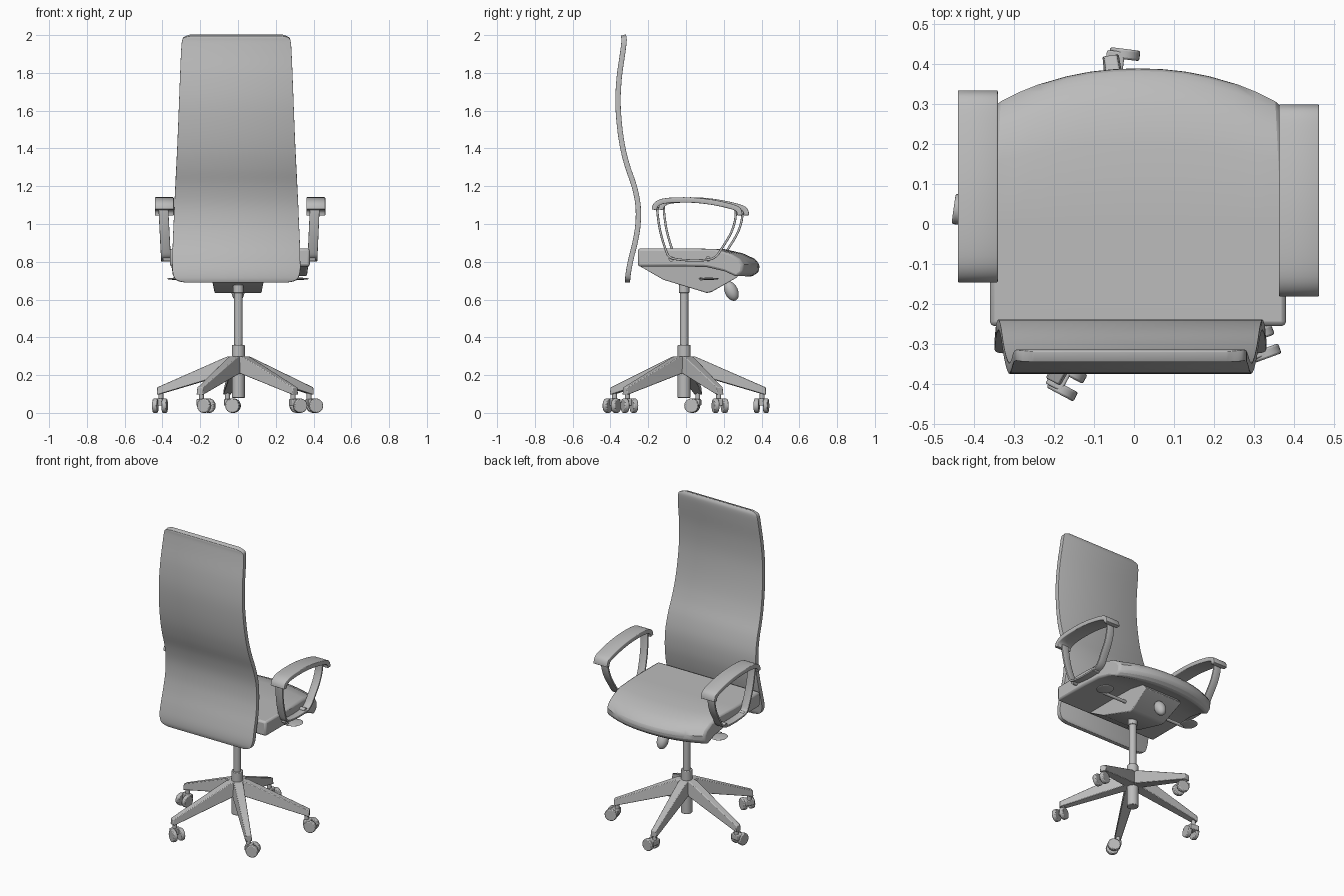
import bpy, bmesh, math
from mathutils import Vector, Matrix

cube = bpy.data.objects.get("Cube")
if cube:
    bpy.data.objects.remove(cube, do_unlink=True)

grey = bpy.data.materials.new("plain grey")
grey.use_nodes = True
grey.diffuse_color = (0.5, 0.5, 0.5, 1)
grey.node_tree.nodes["Principled BSDF"].inputs["Base Color"].default_value = (0.5, 0.5, 0.5, 1)


def finish(name, bm, bevel=0.0, thick=0.0):
    """Turn a bmesh into a smooth-shaded object with optional thickness and bevel."""
    bmesh.ops.recalc_face_normals(bm, faces=bm.faces)
    mesh = bpy.data.meshes.new(name)
    bm.to_mesh(mesh)
    bm.free()
    mesh.materials.append(grey)
    ob = bpy.data.objects.new(name, mesh)
    bpy.context.collection.objects.link(ob)
    if thick:
        mod = ob.modifiers.new("thickness", 'SOLIDIFY')
        mod.thickness, mod.offset = thick, 0
    if bevel:
        mod = ob.modifiers.new("bevel", 'BEVEL')
        mod.width, mod.segments = bevel, 2
        mod.limit_method, mod.angle_limit = 'ANGLE', math.radians(40)
    bpy.ops.object.select_all(action='DESELECT')
    ob.select_set(True)
    bpy.context.view_layer.objects.active = ob
    bpy.ops.object.shade_smooth_by_angle(angle=math.radians(35))
    return ob


def spline(rows, steps=4):
    """Smooth curve through rows of (x, y, z, half width)."""
    rows = [Vector(r) for r in rows]
    out = []
    for i in range(len(rows) - 1):
        a, b, c, d = rows[max(i - 1, 0)], rows[i], rows[i + 1], rows[min(i + 2, len(rows) - 1)]
        for s in range(steps):
            t = s / steps
            out.append(0.5 * (2 * b + (c - a) * t + (2 * a - 5 * b + 4 * c - d) * t * t
                              + (3 * b - a - 3 * c + d) * t ** 3))
    return out + [rows[-1]]


def ribbon(name, rows, thick, bevel):
    """Band running along the rows, its width lying along x."""
    bm = bmesh.new()
    last = None
    for x, y, z, half in spline(rows):
        pair = [bm.verts.new((x - half, y, z)), bm.verts.new((x + half, y, z))]
        if last:
            bm.faces.new((last[0], last[1], pair[1], pair[0]))
        last = pair
    return finish(name, bm, bevel, thick)


def loft(name, sections, bevel=0.0):
    """Skin closed sections that all have the same number of points."""
    bm = bmesh.new()
    rings = [[bm.verts.new(p) for p in s] for s in sections]
    n = len(rings[0])
    for a, b in zip(rings, rings[1:]):
        for i in range(n):
            bm.faces.new((a[i], a[(i + 1) % n], b[(i + 1) % n], b[i]))
    bm.faces.new(rings[0])
    bm.faces.new(rings[-1][::-1])
    return finish(name, bm, bevel)


def rod(name, start, end, radius, bevel=0.0, sides=24):
    """Cylinder between two points."""
    start, end = Vector(start), Vector(end)
    axis = end - start
    bm = bmesh.new()
    bmesh.ops.create_cone(bm, cap_ends=True, segments=sides, radius1=radius,
                          radius2=radius, depth=axis.length)
    turn = axis.to_track_quat('Z', 'Y').to_matrix().to_4x4()
    bm.transform(Matrix.Translation((start + end) / 2) @ turn)
    return finish(name, bm, bevel)


def ellipsoid(name, centre, size, tilt=0.0):
    bm = bmesh.new()
    bmesh.ops.create_uvsphere(bm, u_segments=20, v_segments=12, radius=1)
    bm.transform(Matrix.Translation(centre) @ Matrix.Rotation(tilt, 4, 'X')
                 @ Matrix.Diagonal((*size, 1)))
    return finish(name, bm)


# Backrest: tall S-curved panel with rounded corners
back = [(-0.31, 0.69, 0.27), (-0.309, 0.705, 0.32), (-0.304, 0.75, 0.338), (-0.29, 0.82, 0.338),
        (-0.268, 0.91, 0.336), (-0.254, 1.0, 0.332), (-0.254, 1.1, 0.328), (-0.274, 1.2, 0.323),
        (-0.308, 1.3, 0.318), (-0.334, 1.4, 0.313), (-0.352, 1.52, 0.308), (-0.36, 1.65, 0.303),
        (-0.353, 1.78, 0.298), (-0.336, 1.9, 0.293), (-0.328, 1.965, 0.288),
        (-0.329, 1.988, 0.277), (-0.332, 2.0, 0.24)]
ribbon("backrest", [(-0.009, y, z, h) for y, z, h in back], 0.028, 0.01)

# Seat cushion: side profile lofted across x, front edge bowed
profile = [(-0.255, 0.87), (0, 0.87), (0.2, 0.868), (0.3, 0.845), (0.365, 0.815), (0.39, 0.785),
           (0.385, 0.745), (0.345, 0.72), (0.26, 0.75), (0.14, 0.772), (0, 0.775), (-0.255, 0.775)]
sections = []
for i in range(-6, 7):
    u = i / 6
    front = 1 - 0.23 * abs(u) ** 2.2
    sections.append([(0.01 + u * (0.37 - 0.04 * max(y, 0)), y * front if y > 0 else y, z)
                     for y, z in profile])
loft("seat", sections, 0.012)

# Tilt mechanism under the seat, narrowing towards the bottom
box = [(-0.25, 0.78), (-0.12, 0.705), (0.11, 0.635), (0.135, 0.64), (0.275, 0.72), (0.22, 0.78)]
loft("tilt_mechanism", [[(s * (0.14 - 0.25 * max(0, 0.7 - z)), y, z) for y, z in box]
                        for s in (-1, 1)], 0.005)
ellipsoid("tension_knob", (0, 0.24, 0.645), (0.035, 0.035, 0.055), math.radians(25))

# Levers with flat paddles on both sides
for side, label in ((1, "left"), (-1, "right")):
    rod(label + "_lever", (side * 0.1, 0.08, 0.71), (side * 0.31, 0.08, 0.71), 0.01)
    ellipsoid(label + "_lever_paddle", (side * 0.325, 0.12, 0.71), (0.05, 0.055, 0.006))

# Armrests: broad curved pad over a thin loop strap bolted to the seat
pad = [(-0.15, 1.075), (-0.142, 1.1), (-0.11, 1.119), (-0.04, 1.127), (0.06, 1.126), (0.15, 1.116),
       (0.23, 1.1), (0.285, 1.083), (0.3, 1.065), (0.303, 1.045)]
strap = [(-0.135, 1.1), (-0.132, 1.05), (-0.118, 0.96), (-0.09, 0.865), (-0.068, 0.825),
         (-0.02, 0.812), (0.06, 0.807), (0.14, 0.812), (0.18, 0.832), (0.21, 0.875),
         (0.255, 0.95), (0.278, 1.02), (0.282, 1.085)]
for label, px, top, low, dy in (("left", 0.412, 0.407, 0.394, -0.018),
                                ("right", -0.39, -0.396, -0.381, 0.017)):
    ribbon(label + "_arm_pad", [(px, y + dy, z, 0.05) for y, z in pad], 0.028, 0.008)
    ribbon(label + "_arm_strap", [(low + (top - low) * (z - 0.81) / 0.29, y + dy, z, 0.026)
                                  for y, z in strap], 0.012, 0.003)
    for y in (-0.06, 0.135):
        rod(label + "_arm_bolt", (low * 0.85, y + dy, 0.815), (low * 1.04, y + dy, 0.815), 0.014)

# Gas column
for name, z0, z1, r in (("column_rod", 0.34, 0.68, 0.023), ("column_collar", 0.635, 0.68, 0.028),
                        ("base_hub", 0.29, 0.36, 0.034), ("column_sleeve", 0.08, 0.3, 0.034)):
    rod(name, (0.002, -0.01, z0), (0.002, -0.01, z1), r, 0.003)

# Five tapered legs, each with a twin-wheel castor that trails its pivot
trails = (15, -7, 262, -28, 20)
for i, trail in enumerate(trails):
    a = math.radians(26 + 72 * i)
    out = Vector((math.cos(a), math.sin(a), 0))
    across = Vector((-out.y, out.x, 0))
    hub = Vector((0.002, -0.01, 0))
    ends = []
    for r, half, z0, z1 in ((0.015, 0.036, 0.215, 0.3), (0.06, 0.036, 0.205, 0.297),
                            (0.435, 0.021, 0.095, 0.135)):
        c = hub + out * r
        ends.append([c + across * (s * half * k) + Vector((0, 0, z))
                     for s, z, k in ((-1, z0, 1), (1, z0, 1), (1, z1, 0.75), (-1, z1, 0.75))])
    loft("base_leg", ends, 0.004)

    pivot = hub + out * 0.417
    t = math.radians(trail)
    go = Vector((math.cos(t), math.sin(t), 0))
    axle = Vector((-go.y, go.x, 0))
    centre = pivot + go * 0.03 + Vector((0, 0, 0.038))
    rod("castor_stem", pivot + Vector((0, 0, 0.05)), pivot + Vector((0, 0, 0.115)), 0.013)
    for s in (-1, 1):
        rod("castor_wheel", centre + axle * (s * 0.012), centre + axle * (s * 0.038), 0.038, 0.005)
    # Castor housing between the wheels
    block = [[centre + axle * (s * 0.03) + go * g + Vector((0, 0, z))
              for g, z in ((-0.045, 0.0), (-0.045, 0.034), (0.0, 0.038), (0.0, 0.0))]
             for s in (-1, 1)]
    loft("castor_housing", block, 0.004)
